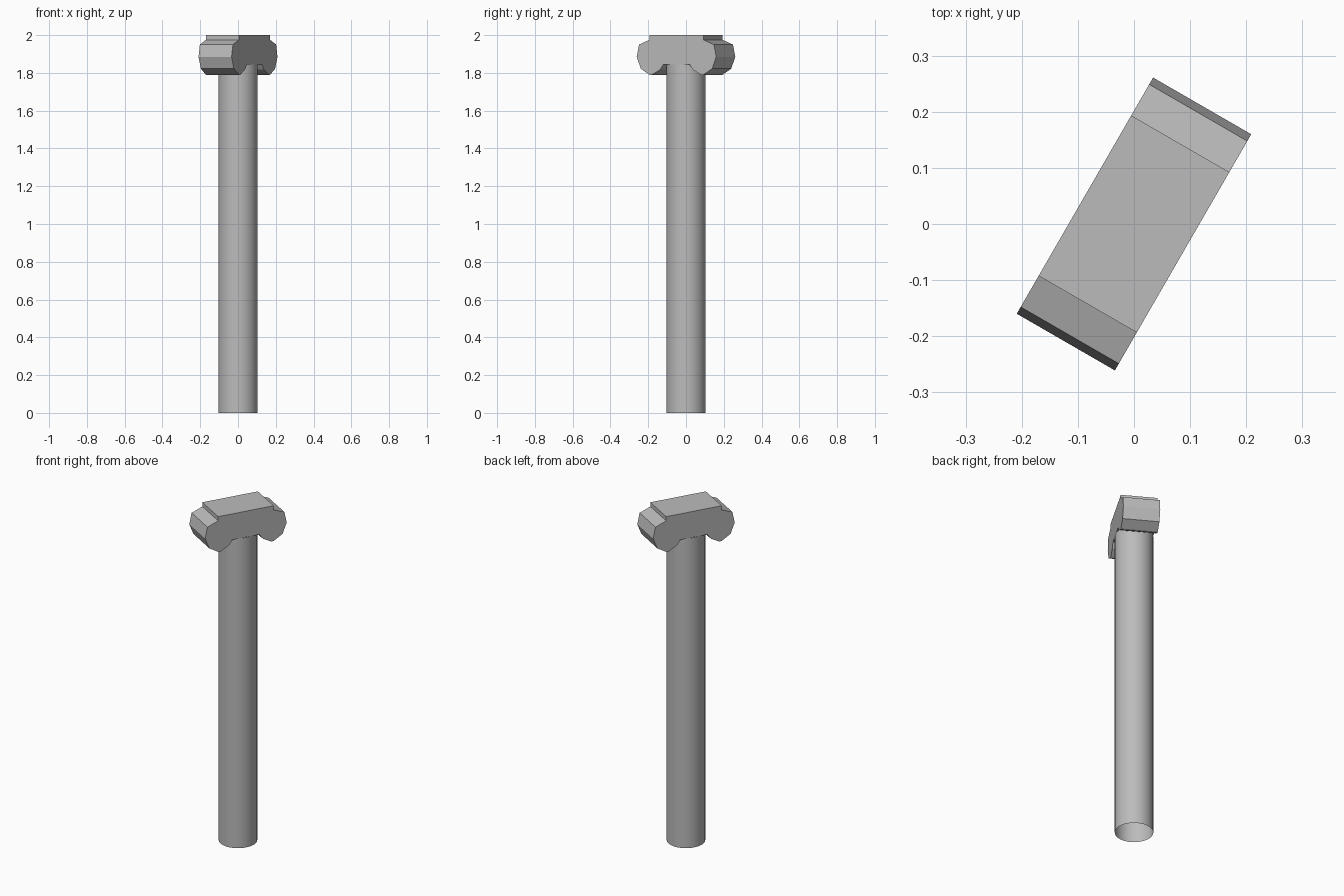
import bpy, bmesh, math
from mathutils import Matrix

cube = bpy.data.objects.get("Cube")
if cube:
    bpy.data.objects.remove(cube)

steel = bpy.data.materials.new("steel_grey")
steel.use_nodes = True
GREY = (0.5, 0.5, 0.5, 1)
steel.diffuse_color = GREY
steel.node_tree.nodes["Principled BSDF"].inputs["Base Color"].default_value = GREY


def add_part(name, bm):
    mesh = bpy.data.meshes.new(name)
    bm.to_mesh(mesh)
    bm.free()
    mesh.materials.append(steel)
    obj = bpy.data.objects.new(name, mesh)
    bpy.context.collection.objects.link(obj)
    return obj


# Shaft: a smooth tube, open at the foot and closed off by the head
SHAFT_TOP = 1.845
bm = bmesh.new()
bmesh.ops.create_cone(bm, cap_ends=False, segments=48, radius1=0.104,
                      radius2=0.104, depth=SHAFT_TOP)
bmesh.ops.translate(bm, verts=bm.verts, vec=(0, 0, SHAFT_TOP / 2))
for face in bm.faces:
    face.smooth = True
add_part("shaft", bm)

# Head: half outline (along, height) mirrored, extruded and turned
half = [(0.165, 2.0), (0.165, 1.975), (0.229, 1.95), (0.243, 1.885),
        (0.218, 1.822), (0.165, 1.79), (0.15, 1.79), (0.1, 1.817),
        (0.08, SHAFT_TOP)]
outline = half + [(-x, z) for x, z in reversed(half)]
HALF_WIDTH = 0.101
bm = bmesh.new()
side = bm.faces.new([bm.verts.new((x, -HALF_WIDTH, z)) for x, z in outline])
extruded = bmesh.ops.extrude_face_region(bm, geom=[side], use_keep_orig=True)
new_verts = [g for g in extruded["geom"] if isinstance(g, bmesh.types.BMVert)]
bmesh.ops.translate(bm, verts=new_verts, vec=(0, 2 * HALF_WIDTH, 0))
bmesh.ops.recalc_face_normals(bm, faces=bm.faces)
bmesh.ops.transform(bm, matrix=Matrix.Rotation(math.radians(60), 4, "Z"),
                    verts=bm.verts)
add_part("hammer_head", bm)
